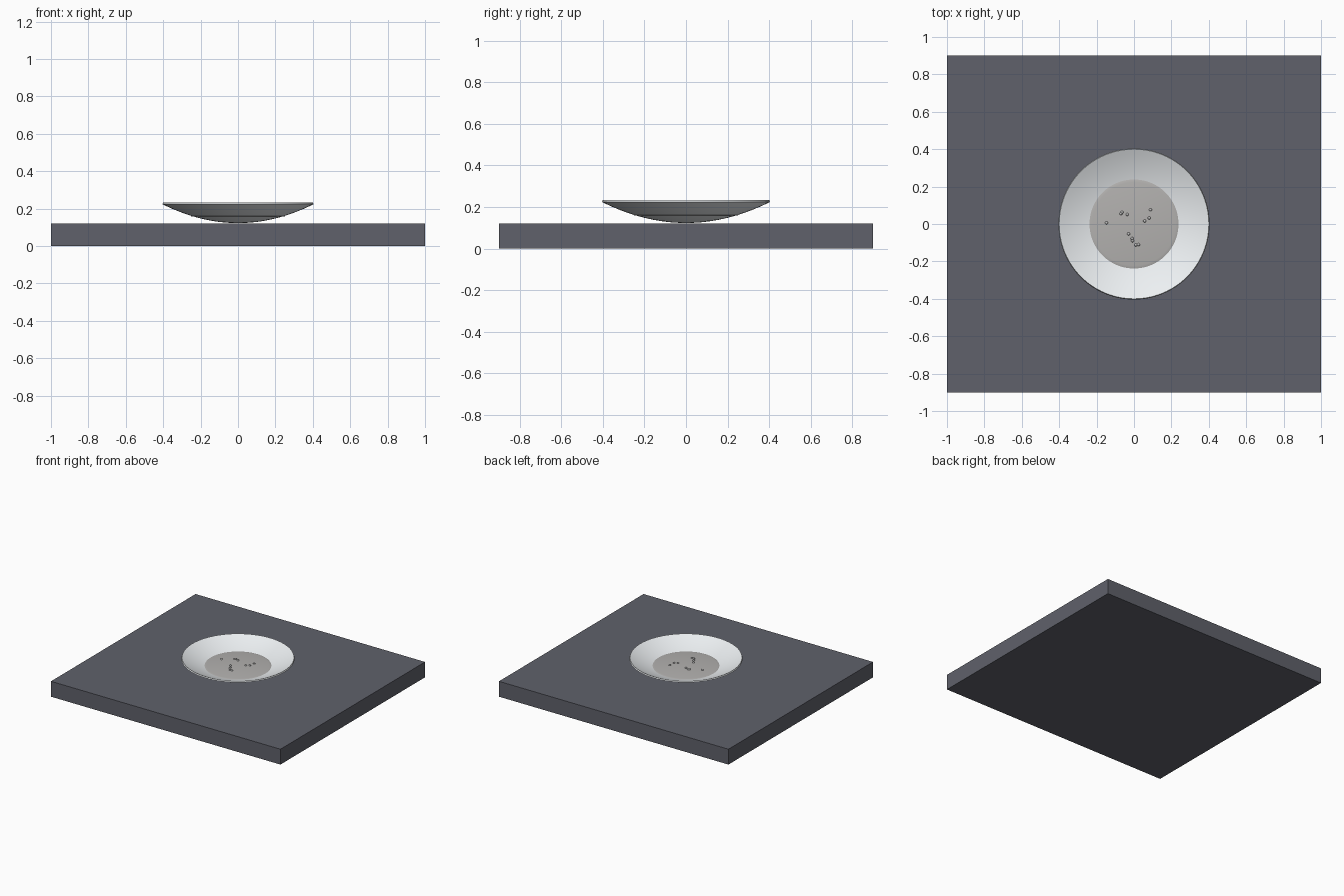
import bpy, bmesh, math
from mathutils import Matrix

if "Cube" in bpy.data.objects:
    bpy.data.objects.remove(bpy.data.objects["Cube"])


def make_object(name, bm, color=None, smooth=True):
    mesh = bpy.data.meshes.new(name)
    bmesh.ops.recalc_face_normals(bm, faces=bm.faces)
    bm.to_mesh(mesh)
    bm.free()
    ob = bpy.data.objects.new(name, mesh)
    bpy.context.collection.objects.link(ob)
    if color:
        mat = bpy.data.materials.new(name + "_colour")
        mat.diffuse_color = color
        mat.use_nodes = True
        mat.node_tree.nodes["Principled BSDF"].inputs["Base Color"].default_value = mat.diffuse_color
        mesh.materials.append(mat)
    if smooth:
        bpy.ops.object.select_all(action='DESELECT')
        ob.select_set(True)
        bpy.context.view_layer.objects.active = ob
        bpy.ops.object.shade_smooth_by_angle(angle=math.radians(40))
    return ob


def lathe(profile, steps=96):
    bm = bmesh.new()
    verts = [bm.verts.new((r, 0, z)) for r, z in profile]
    edges = [bm.edges.new(p) for p in zip(verts, verts[1:])]
    bmesh.ops.spin(bm, geom=verts + edges, axis=(0, 0, 1), cent=(0, 0, 0),
                   angle=2 * math.pi, steps=steps)
    bmesh.ops.remove_doubles(bm, verts=bm.verts, dist=1e-5)
    return bm


# table slab
bm = bmesh.new()
bmesh.ops.create_cube(bm, size=1, matrix=Matrix.Translation((0, 0, 0.0605))
                      @ Matrix.Diagonal((2, 1.8, 0.121, 1)))
make_object("table_slab", bm, (0.115, 0.12, 0.145, 1), smooth=False)

# shallow bowl: outer curve, small rim, inner curve
N = 16
outer = [(0.404 * i / N, 0.123 + 0.101 * (i / N) ** 2) for i in range(N + 1)]
inner = [(0.4 * i / N, 0.133 + 0.101 * (i / N) ** 2) for i in range(N, -1, -1)]
make_object("bowl", lathe(outer + inner), (0.85, 0.88, 0.9, 1))

# gently domed liquid with a thin edge
M = 10
dome = [(0.0, 0.158), (0.25, 0.158), (0.25, 0.166)]
dome += [(0.247 * i / M, 0.168 + 0.012 * (1 - (i / M) ** 2)) for i in range(M, -1, -1)]
make_object("liquid", lathe(dome), (0.45, 0.44, 0.43, 1))

# bubbles on the surface
bm = bmesh.new()
spots = [(-0.147, 0.006), (-0.07, 0.055), (-0.064, 0.063), (-0.036, 0.051),
         (0.088, 0.076), (0.081, 0.032), (0.057, 0.016), (-0.029, -0.053),
         (-0.01, -0.078), (-0.008, -0.09), (0.01, -0.112), (0.024, -0.11)]
for x, y in spots:
    z = 0.18 - 0.012 * (x * x + y * y) / 0.247 ** 2
    bmesh.ops.create_uvsphere(bm, u_segments=16, v_segments=10, radius=0.008,
                              matrix=Matrix.Translation((x, y, z)))
make_object("bubbles", bm, (0.5, 0.5, 0.5, 1))
